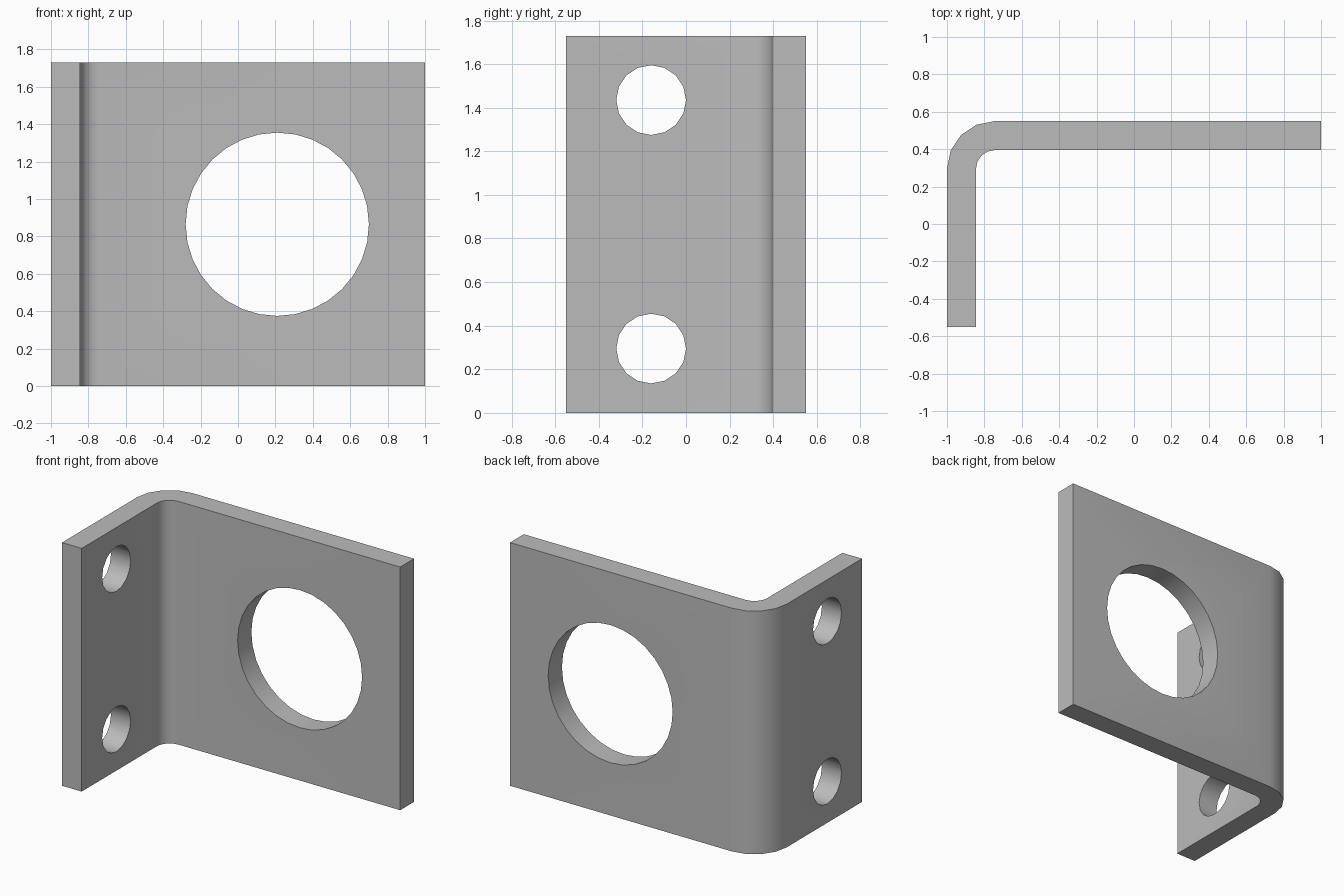
import bpy, bmesh
from math import cos, sin, pi
from mathutils import Matrix, Vector

if "Cube" in bpy.data.objects:
    bpy.data.objects.remove(bpy.data.objects["Cube"])

HEIGHT = 1.73
X0, X1, Y0, Y1 = -1.0, 1.0, -0.55, 0.55
THICK = 0.155
R_IN = 0.1
R_OUT = R_IN + THICK
SEGS = 4

steel = bpy.data.materials.new("grey_steel")
steel.use_nodes = True
color = (0.5, 0.5, 0.5, 1)
steel.diffuse_color = color
steel.node_tree.nodes["Principled BSDF"].inputs["Base Color"].default_value = color


def add_object(name, bm):
    mesh = bpy.data.meshes.new(name)
    bm.to_mesh(mesh)
    bm.free()
    mesh.materials.append(steel)
    obj = bpy.data.objects.new(name, mesh)
    bpy.context.collection.objects.link(obj)
    return obj


def bend(radius):
    """Arc from the side flange to the back plate."""
    cx, cy = X0 + R_OUT, Y1 - R_OUT
    angles = [pi - pi / 2 * i / SEGS for i in range(SEGS + 1)]
    return [(cx + radius * cos(a), cy + radius * sin(a)) for a in angles]


# Bent plate: L profile extruded upward
outline = [(X0, Y0), *bend(R_OUT), (X1, Y1), (X1, Y1 - THICK),
           *reversed(bend(R_IN)), (X0 + THICK, Y0)]
bm = bmesh.new()
face = bm.faces.new([bm.verts.new((x, y, 0)) for x, y in outline])
top = bmesh.ops.extrude_face_region(bm, geom=[face])["geom"]
bmesh.ops.translate(bm, vec=(0, 0, HEIGHT),
                    verts=[v for v in top if isinstance(v, bmesh.types.BMVert)])
bmesh.ops.recalc_face_normals(bm, faces=bm.faces)
bracket = add_object("angle_bracket", bm)


def drill(name, center, radius, sides, axis):
    """Cut a round hole through the bracket along the given axis."""
    bm = bmesh.new()
    turn = Vector((0, 0, 1)).rotation_difference(Vector(axis)).to_matrix().to_4x4()
    bmesh.ops.create_cone(bm, cap_ends=True, segments=sides, radius1=radius,
                          radius2=radius, depth=0.5,
                          matrix=Matrix.Translation(center) @ turn)
    cutter = add_object(name, bm)
    cutter.hide_render = True
    mod = bracket.modifiers.new(name, "BOOLEAN")
    mod.operation = "DIFFERENCE"
    mod.solver = "EXACT"
    mod.object = cutter
    bpy.ops.object.modifier_apply(modifier=name)
    bpy.data.objects.remove(cutter)


bpy.ops.object.select_all(action="DESELECT")
bpy.context.view_layer.objects.active = bracket
bracket.select_set(True)

# Large hole in the back plate, two bolt holes in the side flange
drill("large_hole", (0.21, Y1 - THICK / 2, HEIGHT / 2), 0.49, 32, (0, 1, 0))
for side in (-1, 1):
    drill("bolt_hole", (X0 + THICK / 2, -0.16, HEIGHT / 2 + side * 0.57),
          0.16, 16, (1, 0, 0))

bpy.ops.object.shade_smooth_by_angle(angle=pi / 6)
